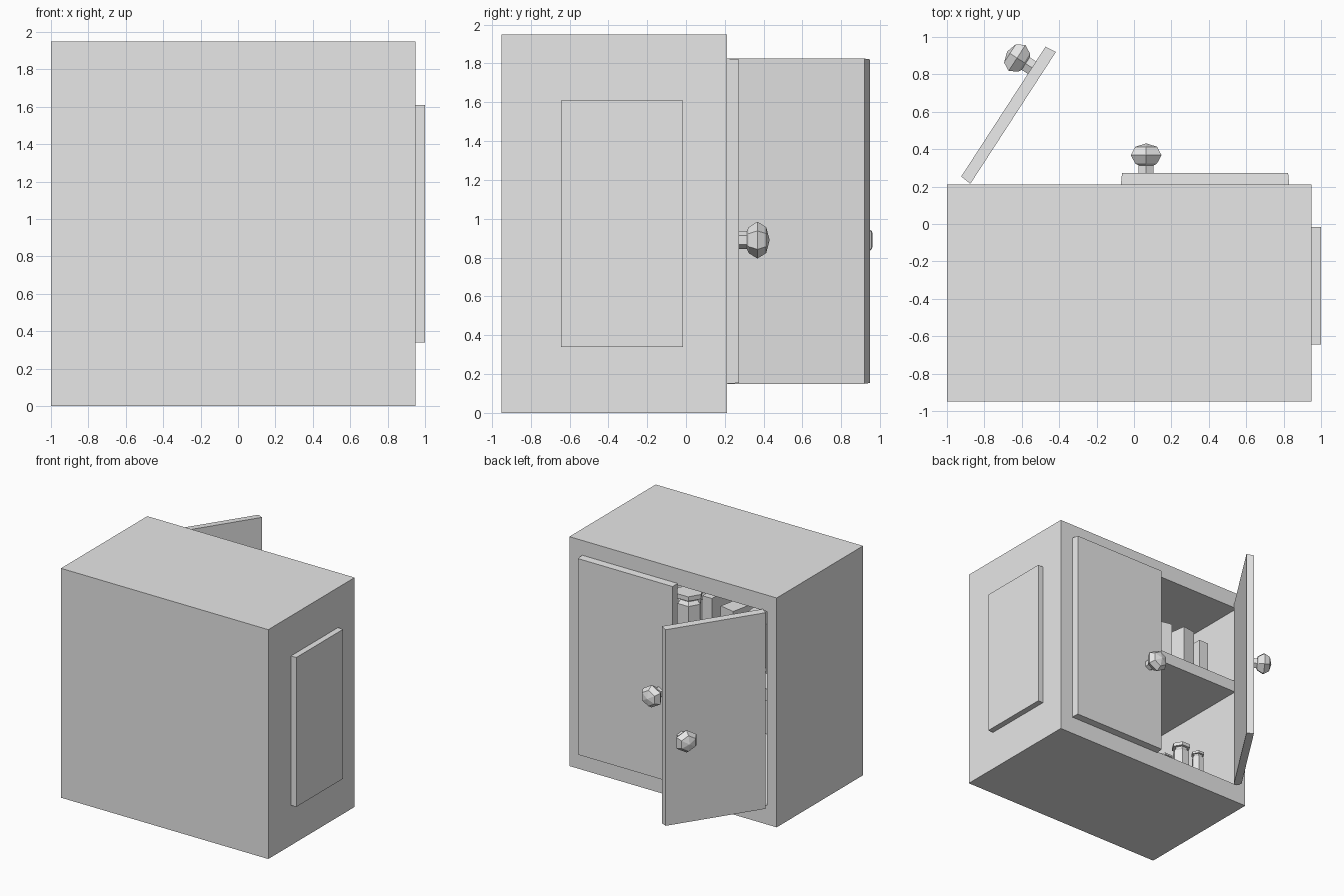
import bpy, bmesh
from math import cos, sin, tau, radians
from mathutils import Matrix, Vector

cube = bpy.data.objects.get("Cube")
if cube:
    bpy.data.objects.remove(cube, do_unlink=True)

grey = bpy.data.materials.new("light grey")
grey.use_nodes = True
grey.diffuse_color = (0.8, 0.8, 0.8, 1)
grey.node_tree.nodes["Principled BSDF"].inputs["Base Color"].default_value = (0.8, 0.8, 0.8, 1)


def finish(name, bm, matrix=Matrix()):
    bm.transform(matrix)
    bmesh.ops.recalc_face_normals(bm, faces=bm.faces)
    mesh = bpy.data.meshes.new(name)
    bm.to_mesh(mesh)
    bm.free()
    mesh.materials.append(grey)
    obj = bpy.data.objects.new(name, mesh)
    bpy.context.collection.objects.link(obj)
    return obj


def box_mesh(low, high):
    low, high = Vector(low), Vector(high)
    bm = bmesh.new()
    bmesh.ops.create_cube(bm, size=1)
    for v in bm.verts:
        v.co = (low + high) / 2 + v.co * (high - low)
    return bm


def box(name, low, high, matrix=Matrix()):
    return finish(name, box_mesh(low, high), matrix)


def lathe(name, profile, matrix, sides=6):
    """Low-poly turned shape from (radius, height) pairs, capped at both ends."""
    bm = bmesh.new()
    rings = [[bm.verts.new((r * cos(tau * k / sides), r * sin(tau * k / sides), h))
              for k in range(sides)] for r, h in profile]
    for a, b in zip(rings, rings[1:]):
        for k in range(sides):
            n = (k + 1) % sides
            bm.faces.new((a[k], a[n], b[n], b[k]))
    bm.faces.new(rings[0])
    bm.faces.new(rings[-1])
    bmesh.ops.remove_doubles(bm, verts=bm.verts, dist=0.0001)
    return finish(name, bm, matrix)


# Cabinet: a block whose open side is inset and pushed inwards
bm = box_mesh((-1, -0.95, 0), (0.95, 0.21, 1.95))
back = max(bm.faces, key=lambda f: f.calc_center_median().y)
bmesh.ops.inset_region(bm, faces=[back], thickness=0.1)
for v in back.verts:
    v.co.x = -0.91 if v.co.x < 0 else 0.81
    v.co.z = 0.16 if v.co.z < 1 else 1.81
inner = bmesh.ops.extrude_face_region(bm, geom=[back])
verts = [g for g in inner["geom"] if isinstance(g, bmesh.types.BMVert)]
bmesh.ops.translate(bm, verts=verts, vec=(0, -1.07, 0))
if back.is_valid:
    bm.faces.remove(back)
finish("cabinet", bm)

box("side_panel", (0.95, -0.645, 0.34), (1.0, -0.015, 1.61))
box("shelf", (-0.91, -0.86, 1.04), (0.81, 0.19, 1.14))

# Doors with faceted knobs
knob_profile = [(0.046, 0), (0.046, 0.04), (0.067, 0.05), (0.095, 0.095),
                (0.067, 0.14), (0, 0.158)]
outward = Matrix(((0, 1, 0, 0), (0, 0, 1, 0), (1, 0, 0, 0), (0, 0, 0, 1)))


def door(side, width, knob_x, place):
    bm = box_mesh((0, 0, 0.15), (width, 0.062, 1.825))
    for v in bm.verts:
        if v.co.y > 0.03:
            v.co.x += 0.006 if v.co.x < 0.1 else -0.006
            v.co.z += 0.004 if v.co.z < 1 else -0.004
    finish(side + "_door", bm, place)
    lathe(side + "_knob", knob_profile,
          place @ Matrix.Translation((knob_x, 0.062, 0.89)) @ outward)


door("left", 0.9, 0.135, Matrix.Translation((-0.07, 0.211, 0)))
door("right", 0.84, 0.7, Matrix.Translation((-0.875, 0.215, 0)) @ Matrix.Rotation(radians(57), 4, "Z"))

# Books standing on the shelf: x, thickness, height, turn
for i, (x, thick, height, turn) in enumerate(
        [(-0.77, 0.09, 0.42, 0), (-0.6, 0.12, 0.48, 8), (-0.38, 0.14, 0.45, -12), (-0.17, 0.09, 0.5, 0)]):
    place = Matrix.Translation((x, -0.16, 1.14)) @ Matrix.Rotation(radians(turn), 4, "Z")
    box(f"book_{i + 1}", (-thick / 2, -0.17, 0), (thick / 2, 0.12, height), place)

# Jars and bottles with overhanging lids: x, y, base, radius, height
for i, (x, y, z, r, h) in enumerate(
        [(0.03, -0.09, 1.14, 0.1, 0.48), (-0.58, -0.1, 0.16, 0.07, 0.38),
         (-0.64, 0.04, 0.16, 0.05, 0.27), (-0.39, -0.09, 0.16, 0.07, 0.2)]):
    profile = [(r, 0), (r, h * 0.82), (r * 0.75, h * 0.88), (r * 0.75, h * 0.92),
               (r * 1.1, h * 0.92), (r * 1.1, h)]
    lathe(f"jar_{i + 1}", profile, Matrix.Translation((x, y, z)))
